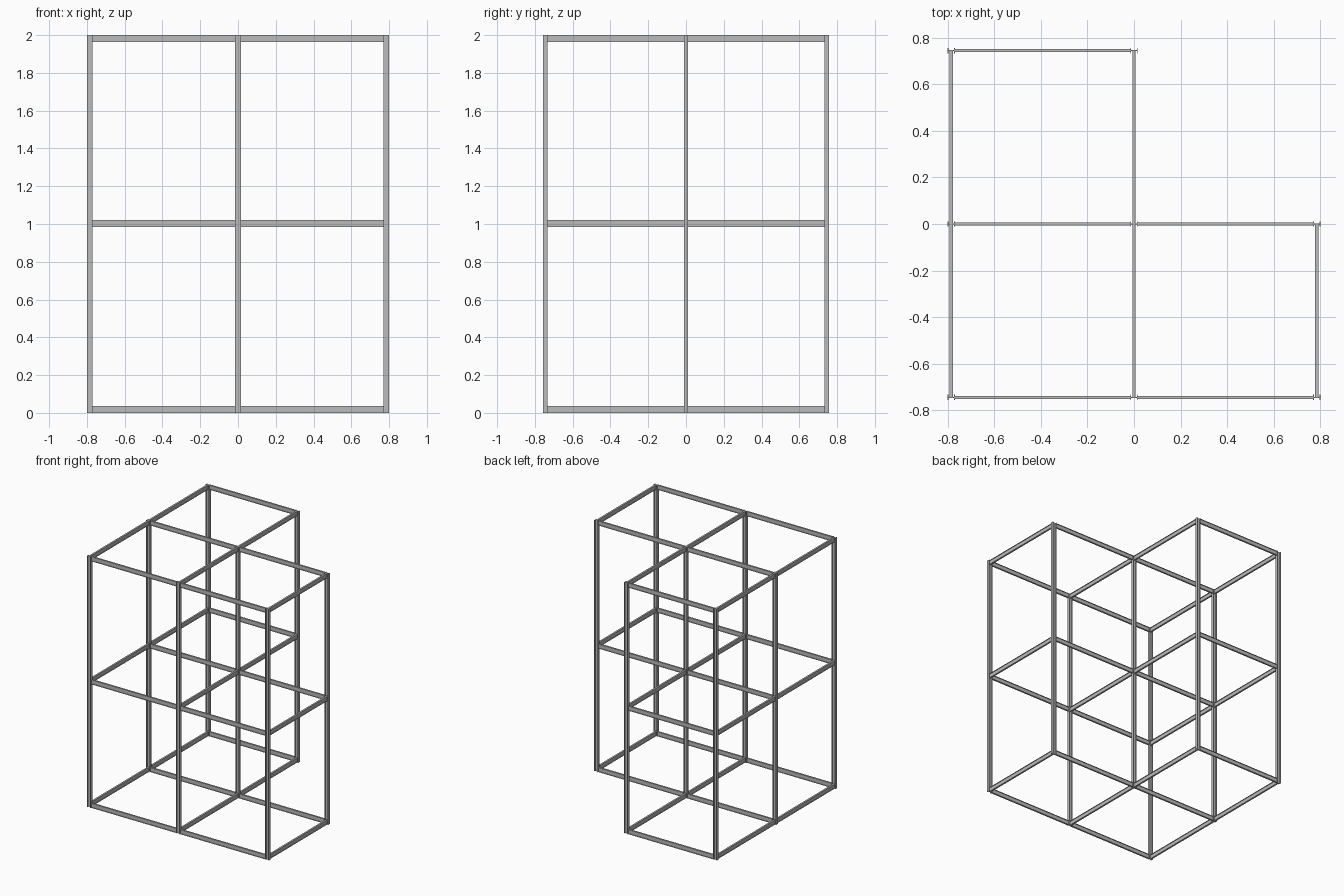
import bpy
from mathutils import Matrix, Vector

cube = bpy.data.objects.get("Cube")
if cube:
    bpy.data.objects.remove(cube)

steel = bpy.data.materials.new("grey steel")
steel.use_nodes = True
colour = (0.5, 0.5, 0.5, 1)
steel.diffuse_color = colour
steel.node_tree.nodes["Principled BSDF"].inputs["Base Color"].default_value = colour

X, Y, Z = Vector((1, 0, 0)), Vector((0, 1, 0)), Vector((0, 0, 1))


def i_section(name, start, end, depth_axis, depth, width, flange, web):
    """Extrude an I-shaped profile from start to end."""
    start, end = Vector(start), Vector(end)
    along = (end - start).normalized()
    side = along.cross(depth_axis)
    w, t, d = width / 2, web / 2, depth / 2
    f = d - flange
    half = [(w, -d), (w, -f), (t, -f), (t, f), (w, f), (w, d)]
    profile = half + [(-a, -b) for a, b in half]
    n = len(profile)
    verts = [p + side * a + depth_axis * b for p in (start, end) for a, b in profile]
    faces = [(i, (i + 1) % n, (i + 1) % n + n, i + n) for i in range(n)]
    faces += [tuple(reversed(range(n))), tuple(range(n, 2 * n))]
    mesh = bpy.data.meshes.new(name)
    mesh.from_pydata(verts, [], faces)
    mesh.materials.append(steel)
    obj = bpy.data.objects.new(name, mesh)
    bpy.context.collection.objects.link(obj)


# Grid lines; the back left bay is left out
xs = (-0.785, 0, 0.785)
ys = (-0.745, 0, 0.745)
col_depth, beam_depth = 0.031, 0.036
levels = {"bottom": beam_depth / 2, "middle": 1.002, "top": 2 - beam_depth / 2}
col_names = ("right", "centre", "left")
row_names = ("front", "middle", "back")
beam = (beam_depth, 0.014, 0.003, 0.004)

# Columns
for i, x in enumerate(xs):
    for j, y in enumerate(ys):
        if (i, j) != (2, 2):
            i_section(f"{row_names[j]}_{col_names[i]}_column", (x, y, 0), (x, y, 2),
                      X, col_depth, 0.023, 0.003, 0.004)

for level, z in levels.items():
    # Cross beams fit between the column flanges
    for j, y in enumerate(ys):
        for i in range(1 if j == 2 else 2):
            i_section(f"{level}_{row_names[j]}_cross_beam_{i + 1}",
                      (xs[i] + col_depth / 2, y, z), (xs[i + 1] - col_depth / 2, y, z), Z, *beam)
    # Side beams meet the column webs
    for i, x in enumerate(xs):
        for j in range(1 if i == 2 else 2):
            i_section(f"{level}_{col_names[i]}_side_beam_{j + 1}",
                      (x, ys[j] + 0.002, z), (x, ys[j + 1] - 0.002, z), Z, *beam)
